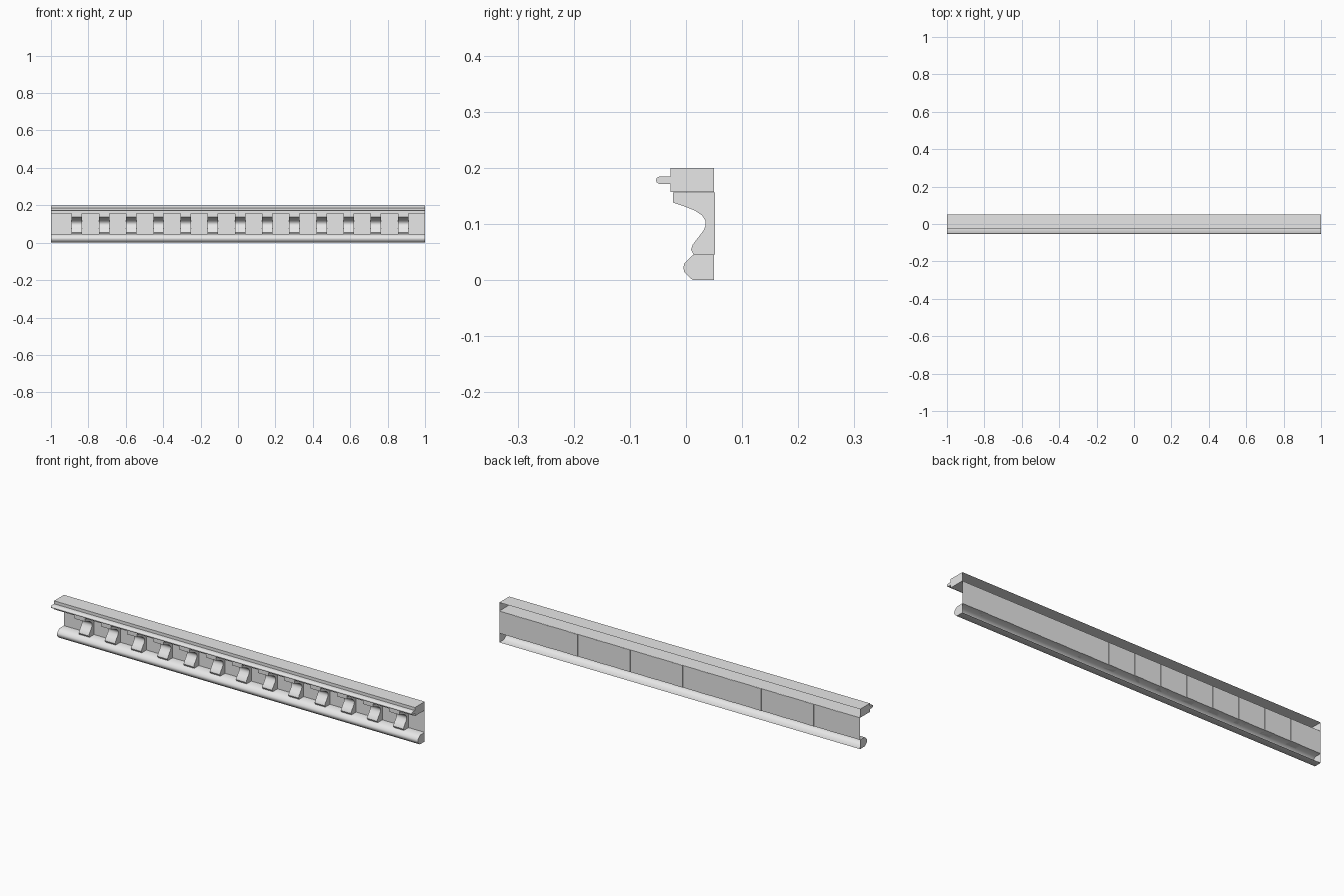
import bpy
import bmesh
import math

cube = bpy.data.objects.get("Cube")
if cube:
    bpy.data.objects.remove(cube, do_unlink=True)

# Single plaster colour
plaster = bpy.data.materials.new("plain grey plaster")
plaster.use_nodes = True
grey = (0.8, 0.8, 0.8, 1)
plaster.diffuse_color = grey
plaster.node_tree.nodes["Principled BSDF"].inputs["Base Color"].default_value = grey


def extrude_profile(name, profile, x0, x1, closed_back=False):
    """Sweep a (y, z) profile, listed top back to bottom back, along x with end caps."""
    bm = bmesh.new()
    a = [bm.verts.new((x0, y, z)) for y, z in profile]
    b = [bm.verts.new((x1, y, z)) for y, z in profile]
    n = len(profile)
    for i in range(n if closed_back else n - 1):
        j = (i + 1) % n
        bm.faces.new((a[i], a[j], b[j], b[i]))
    if n > 2:
        bm.faces.new(b)
        bm.faces.new(a[::-1])
    mesh = bpy.data.meshes.new(name)
    bm.to_mesh(mesh)
    bm.free()
    mesh.materials.append(plaster)
    obj = bpy.data.objects.new(name, mesh)
    bpy.context.collection.objects.link(obj)
    bpy.ops.object.select_all(action='DESELECT')
    obj.select_set(True)
    bpy.context.view_layer.objects.active = obj
    bpy.ops.object.shade_smooth_by_angle(angle=math.radians(42))
    return obj


BACK = 0.05
SHELF = 0.157
SILL = 0.046

# Top moulding with a projecting bead, open at the back
extrude_profile("top_moulding", [
    (BACK, 0.2), (-0.028, 0.2), (-0.028, 0.185), (-0.047, 0.185),
    (-0.052, 0.182), (-0.0535, 0.178), (-0.052, 0.174), (-0.047, 0.171),
    (-0.028, 0.171), (-0.028, SHELF), (BACK, SHELF)], -1, 1)

# Rounded bottom moulding, open at the back
extrude_profile("bottom_moulding", [
    (BACK, SILL), (0.014, SILL), (0.004, 0.037), (-0.0035, 0.029),
    (-0.0045, 0.022), (-0.0035, 0.015), (0.003, 0.008), (0.012, 0),
    (BACK, 0)], -1, 1)

# Thin wall between the mouldings
extrude_profile("back_wall", [(BACK, SHELF), (BACK, SILL)], -1, 1)

# Row of scrolled brackets
bracket = [
    (0.0515, 0.156), (-0.023, 0.156), (-0.023, 0.138), (-0.002, 0.131),
    (0.016, 0.124), (0.029, 0.115), (0.035, 0.105), (0.035, 0.097),
    (0.031, 0.088), (0.021, 0.075), (0.012, 0.063), (0.009, 0.054),
    (0.013, SILL), (0.0515, SILL)]
COUNT, HALF = 13, 0.028
for i in range(COUNT):
    x = -0.861 + 0.1453 * i
    extrude_profile(f"bracket_{i + 1}", bracket, x - HALF, x + HALF, True)
